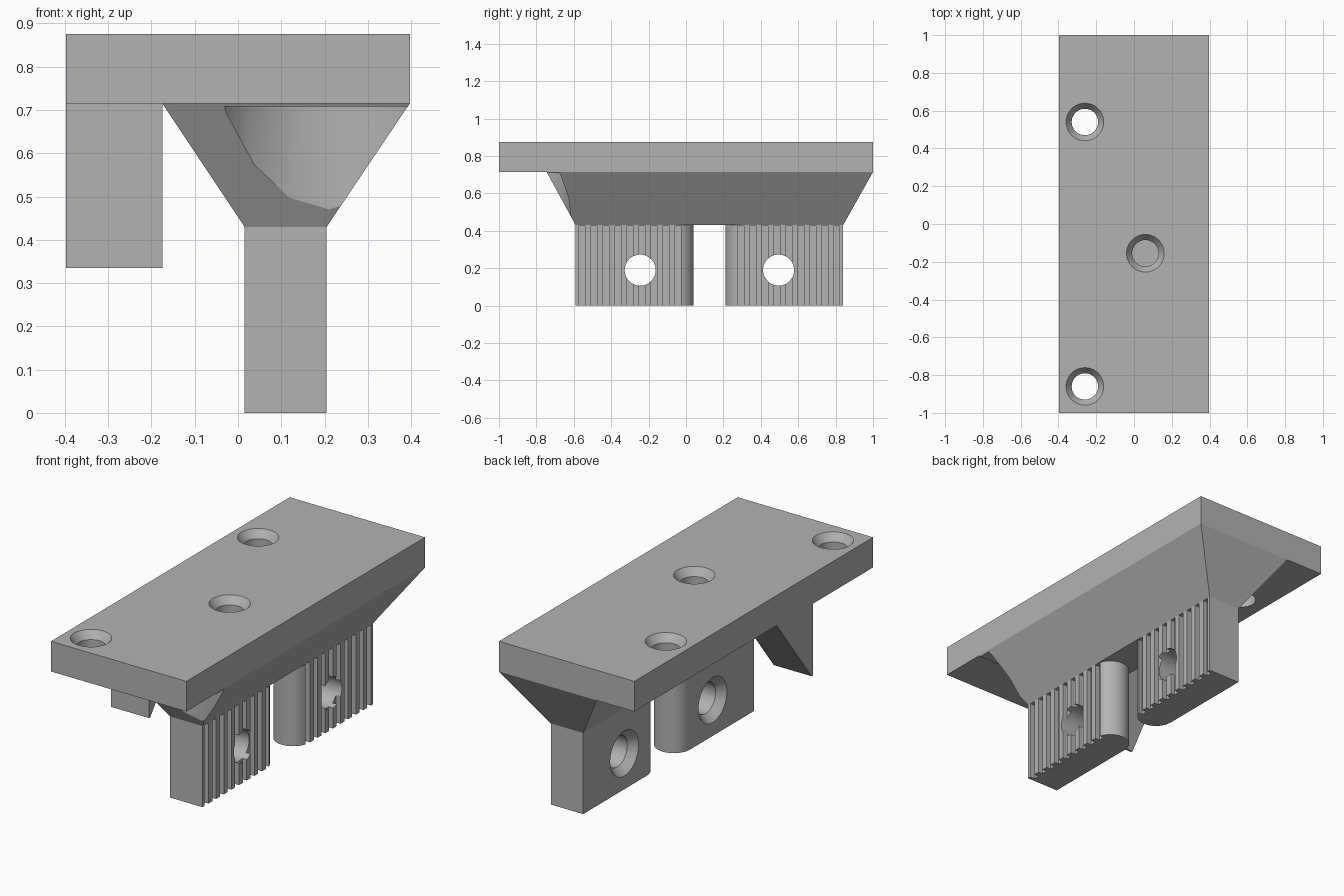
import bpy, bmesh, math
from mathutils import Matrix

if "Cube" in bpy.data.objects:
    bpy.data.objects.remove(bpy.data.objects["Cube"], do_unlink=True)

grey = bpy.data.materials.new("matte_grey")
grey.use_nodes = True
grey.diffuse_color = (0.45, 0.45, 0.45, 1)
grey.node_tree.nodes["Principled BSDF"].inputs["Base Color"].default_value = (0.45, 0.45, 0.45, 1)

PLATE_X, PLATE_Z, TOP = 0.397, 0.715, 0.875
LEG_X0, LEG_X1, LEG_TOP = 0.015, 0.205, 0.43


def finish(name, bm):
    bmesh.ops.recalc_face_normals(bm, faces=bm.faces)
    mesh = bpy.data.meshes.new(name)
    bm.to_mesh(mesh)
    bm.free()
    mesh.materials.append(grey)
    obj = bpy.data.objects.new(name, mesh)
    bpy.context.collection.objects.link(obj)
    return obj


def loft(name, lower, upper):
    """Solid between two matching rings of points."""
    bm = bmesh.new()
    a, b = ([bm.verts.new(p) for p in ring] for ring in (lower, upper))
    bm.faces.new(a)
    bm.faces.new(b)
    for i in range(len(a)):
        j = (i + 1) % len(a)
        bm.faces.new((a[i], a[j], b[j], b[i]))
    return finish(name, bm)


def rect(x0, x1, y0, y1, z):
    return [(x0, y0, z), (x1, y0, z), (x1, y1, z), (x0, y1, z)]


def box(name, x0, x1, y0, y1, z0, z1):
    return loft(name, rect(x0, x1, y0, y1, z0), rect(x0, x1, y0, y1, z1))


def cone(name, centre, r1, r2, depth, axis="Z", sides=40):
    """Cone frustum, r1 at the low end of the axis."""
    bm = bmesh.new()
    turn = Matrix.Rotation(math.pi / 2, 4, "Y") if axis == "X" else Matrix()
    bmesh.ops.create_cone(bm, cap_ends=True, segments=sides, radius1=r1, radius2=r2,
                          depth=depth, matrix=Matrix.Translation(centre) @ turn)
    return finish(name, bm)


def cut(obj, cutter):
    cutter.hide_render = True
    mod = obj.modifiers.new("cut", "BOOLEAN")
    mod.operation, mod.solver, mod.object = "DIFFERENCE", "EXACT", cutter
    bpy.context.view_layer.objects.active = obj
    bpy.ops.object.modifier_apply(modifier=mod.name)
    bpy.data.objects.remove(cutter, do_unlink=True)


def smooth(obj):
    bpy.ops.object.select_all(action="DESELECT")
    obj.select_set(True)
    bpy.context.view_layer.objects.active = obj
    bpy.ops.object.shade_smooth_by_angle(angle=math.radians(25))


# Top plate with three countersunk screw holes
plate = box("top_plate", -PLATE_X, PLATE_X, -1, 1, PLATE_Z, TOP)
for x, y in ((-0.26, 0.54), (-0.26, -0.86), (0.06, -0.155)):
    cut(plate, cone("bore", (x, y, 0.8), 0.07, 0.07, 0.4))
    cut(plate, cone("sink", (x, y, TOP - 0.02), 0.07, 0.1, 0.041))
smooth(plate)

# Tapered neck, scooped out at its front corner
neck = loft("tapered_neck", rect(LEG_X0, LEG_X1, -0.59, 0.84, LEG_TOP),
            rect(-0.175, PLATE_X, -0.745, 1, PLATE_Z))
cut(neck, cone("scoop", (0.21, -0.905, 0.508), 0.293, 0.293, 0.4, sides=20))
smooth(neck)

# Two clamp legs: rounded towards the gap, ridged on one side, bored across
MID = (LEG_X0 + LEG_X1) / 2
RADIUS = (LEG_X1 - LEG_X0) / 2
PITCH = 0.064


def clamp_leg(name, outer, inner, hole_y):
    side = 1 if inner > outer else -1
    ring = [(LEG_X0, outer), (LEG_X1, outer)]
    for i in range(17):
        t = math.pi * i / 16
        ring.append((MID + RADIUS * math.cos(t), inner + side * RADIUS * (math.sin(t) - 1)))
    leg = loft(name, [(x, y, 0) for x, y in ring], [(x, y, LEG_TOP) for x, y in ring])
    for i in range(9):
        a = outer + side * (0.018 + i * PITCH)
        b = a + side * PITCH * 0.5
        cut(leg, box("groove", LEG_X1 - 0.026, LEG_X1 + 0.1, min(a, b), max(a, b), -0.1, LEG_TOP - 0.002))
    cut(leg, cone("bore", (MID, hole_y, 0.19), 0.083, 0.083, 0.6, "X"))
    cut(leg, cone("sink", (LEG_X0 + 0.02, hole_y, 0.19), 0.12, 0.083, 0.042, "X"))
    smooth(leg)


clamp_leg("front_clamp_leg", -0.59, 0.04, -0.245)
clamp_leg("back_clamp_leg", 0.84, 0.21, 0.495)

# Triangular stop under the plate
stop = [(-0.496, PLATE_Z), (-0.193, PLATE_Z), (-0.485, 0.335), (-0.496, 0.335)]
loft("wedge_stop", [(-PLATE_X, y, z) for y, z in stop], [(-0.175, y, z) for y, z in stop])
